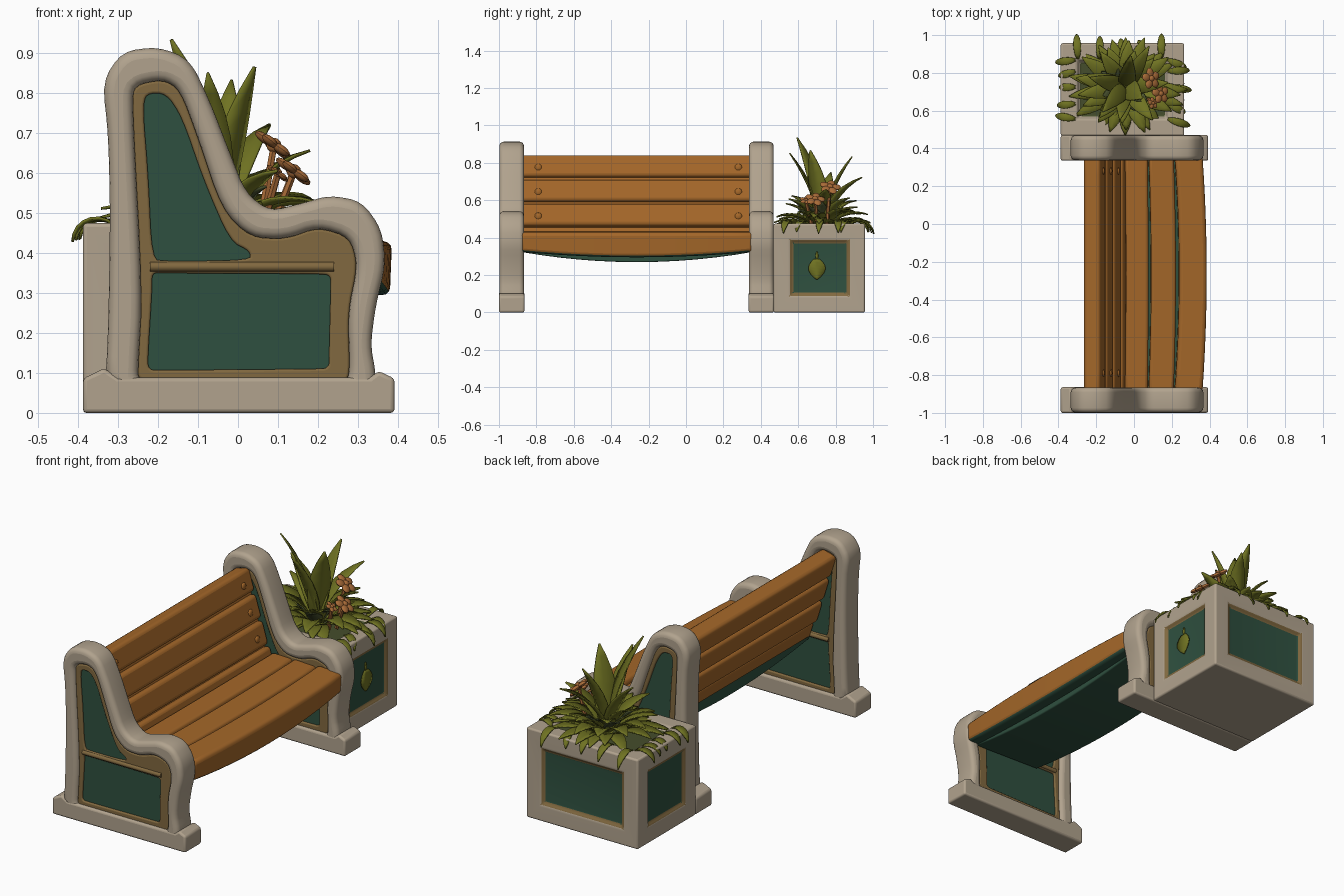
import bpy, bmesh, math, random
from mathutils import Vector, Matrix

if "Cube" in bpy.data.objects:
    bpy.data.objects.remove(bpy.data.objects["Cube"])

random.seed(4)


def material(name, rgb):
    m = bpy.data.materials.new(name)
    m.diffuse_color = (*rgb, 1)
    m.use_nodes = True
    m.node_tree.nodes["Principled BSDF"].inputs["Base Color"].default_value = m.diffuse_color
    return m


STONE = material("pale stone", (0.44, 0.365, 0.27))
TRIM = material("ochre trim", (0.22, 0.14, 0.05))
GREEN = material("dark green panel", (0.028, 0.08, 0.05))
WOOD = material("warm wood", (0.37, 0.135, 0.022))
LEAF = material("olive leaf", (0.16, 0.17, 0.016))
DARK = material("deep leaf", (0.06, 0.075, 0.025))
PETAL = material("orange petal", (0.40, 0.15, 0.04))


def finish(name, mesh, mats, bevel=0, angle=40):
    ob = bpy.data.objects.new(name, mesh)
    bpy.context.collection.objects.link(ob)
    if not mesh.materials:
        for m in mats:
            mesh.materials.append(m)
    bpy.ops.object.select_all(action='DESELECT')
    ob.select_set(True)
    bpy.context.view_layer.objects.active = ob
    if bevel:
        b = ob.modifiers.new("bevel", 'BEVEL')
        b.width, b.segments, b.limit_method = bevel, 3, 'ANGLE'
        b.angle_limit = math.radians(35)
    bpy.ops.object.shade_smooth_by_angle(angle=math.radians(angle))
    return ob


def from_bm(name, bm, mats, bevel=0, normals=True):
    if normals:
        bmesh.ops.recalc_face_normals(bm, faces=bm.faces)
    me = bpy.data.meshes.new(name)
    bm.to_mesh(me)
    bm.free()
    return finish(name, me, mats, bevel)


def box_bm(lo, hi):
    bm = bmesh.new()
    lo, hi = Vector(lo), Vector(hi)
    bmesh.ops.create_cube(bm, size=1, matrix=Matrix.Translation((lo + hi) / 2) @ Matrix.Diagonal((*(hi - lo), 1)))
    return bm


def rounded(pts, n=2):
    # corner cutting turns a rough outline into a soft one
    for _ in range(n):
        out = []
        for i, p in enumerate(pts):
            q = pts[(i + 1) % len(pts)]
            out += [tuple(a * s + b * (1 - s) for a, b in zip(p, q)) for s in (.78, .22)]
        pts = out
    return pts


def plate(name, outlines, y, half, mat, bevel):
    cu = bpy.data.curves.new(name, 'CURVE')
    cu.dimensions, cu.fill_mode = '2D', 'BOTH'
    cu.extrude, cu.bevel_depth, cu.offset, cu.bevel_resolution = half - bevel, bevel, -bevel, 3
    for pts in outlines:
        sp = cu.splines.new('POLY')
        pts = rounded(pts)
        sp.points.add(len(pts) - 1)
        for p, (a, b) in zip(sp.points, pts):
            p.co = (a, b, 0, 1)
        sp.use_cyclic_u = True
    tmp = bpy.data.objects.new("tmp", cu)
    bpy.context.collection.objects.link(tmp)
    dg = bpy.context.evaluated_depsgraph_get()
    me = bpy.data.meshes.new_from_object(tmp.evaluated_get(dg))
    me.transform(Matrix.Translation((0, y, 0)) @ Matrix.Rotation(math.pi / 2, 4, 'X'))
    bpy.data.objects.remove(tmp)
    me.materials.clear()
    return finish(name, me, [mat])


# Bench ends: stone frame, trim ring with two openings, green panel
outer = [(-.335, .03), (.345, .03), (.345, .10), (.332, .17), (.345, .27), (.37, .37), (.36, .46), (.31, .53),
         (.23, .545), (.16, .525), (.08, .505), (.02, .55), (-.02, .65), (-.07, .78), (-.12, .885), (-.20, .917),
         (-.29, .905), (-.34, .83), (-.325, .70), (-.32, .50), (-.325, .2)]
hole = [(-.265, .77), (-.26, .82), (-.19, .835), (-.145, .81), (-.10, .69), (-.04, .51), (.03, .44), (.12, .435),
        (.20, .465), (.28, .44), (.30, .37), (.275, .25), (.28, .12), (.275, .08), (.23, .078), (-.20, .078),
        (-.25, .082), (-.25, .12), (-.24, .3)]
upper = [(-.238, .76), (-.23, .80), (-.18, .80), (-.14, .74), (-.085, .58), (-.02, .43), (.03, .405), (.03, .382),
         (-.18, .38), (-.215, .385), (-.225, .6)]
lower = [(-.19, .35), (.20, .348), (.232, .345), (.232, .31), (.228, .15), (.228, .112), (.19, .11), (-.19, .107),
         (-.225, .108), (-.225, .15), (-.215, .31), (-.215, .35)]
foot = [(-.388, 0), (.392, 0), (.392, .086), (.352, .105), (.33, .088), (-.30, .088), (-.335, .112), (-.388, .086)]
for side, y in (("near", -.932), ("far", .403)):
    plate(side + "_end_frame", [outer, hole], y, .066, STONE, .025)
    plate(side + "_end_trim", [hole, upper, lower], y, .052, TRIM, .006)
    plate(side + "_end_panel", [hole], y, .042, GREEN, .004)
    bm = bmesh.new()
    base = bm.faces.new([bm.verts.new((a, y - .068, b)) for a, b in foot])
    ext = bmesh.ops.extrude_face_region(bm, geom=[base])
    bmesh.ops.translate(bm, vec=(0, .136, 0), verts=[v for v in ext['geom'] if isinstance(v, bmesh.types.BMVert)])
    from_bm(side + "_end_foot", bm, [STONE], .01)
    for s in (-1, 1):
        bm = bmesh.new()
        bmesh.ops.create_cone(bm, cap_ends=True, segments=10, radius1=.012, radius2=.012, depth=.46,
                              matrix=Matrix.Translation((.01, y + s * .05, .366)) @ Matrix.Rotation(math.pi / 2, 4, 'Y'))
        from_bm(side + "_end_rail", bm, [TRIM])


# Wooden slats with a gentle bow along their length
def slat(name, x, z, w, h, tilt=0, bow=0, sag=0, under=False, mats=(WOOD, GREEN)):
    bm = bmesh.new()
    y0, y1, n, rings = -.885, .36, 12, []
    for i in range(n + 1):
        t = i / n
        k = 4 * t * (1 - t)
        ring = []
        for sx, sz in ((-1, -1), (1, -1), (1, 1), (-1, 1)):
            v = Matrix.Rotation(tilt, 3, 'Y') @ Vector((sx * w / 2, 0, sz * h / 2))
            v += Vector((x + bow * k, y0 + (y1 - y0) * t, z - (sag * k if sz < 0 else 0)))
            ring.append(bm.verts.new(v))
        rings.append(ring)
    for a, b in zip(rings, rings[1:]):
        for j in range(4):
            bm.faces.new((a[j], a[(j + 1) % 4], b[(j + 1) % 4], b[j]))
    bm.faces.new(rings[0])
    bm.faces.new(rings[-1])
    bmesh.ops.recalc_face_normals(bm, faces=bm.faces)
    for f in bm.faces:
        f.material_index = int(under and f.normal.z < -.7)
    from_bm(name, bm, mats, min(.02, h * .2, w * .2))


tilt = -math.radians(17)
for i, (x, z) in enumerate(((-.208, .774), (-.168, .643), (-.128, .513))):
    slat(f"back_slat_{i}", x, z, .09, .122, tilt)
    for y in (-.79, .28):
        bm = bmesh.new()
        bmesh.ops.create_uvsphere(bm, u_segments=12, v_segments=6, radius=.021,
                                  matrix=Matrix.Translation((x + .043, y, z)) @ Matrix.Diagonal((.5, 1, 1, 1)))
        from_bm("slat_bolt", bm, [WOOD])
slat("back_board", -.155, .60, .035, .42, tilt)
slat("back_slat_low", -.085, .405, .08, .09, tilt)
slat("seat_slat_back", .012, .392, .12, .075, .03, .004, .03, True)
slat("seat_slat_middle", .143, .39, .132, .075, .04, .012, .035, True)
slat("seat_slat_front", .288, .38, .146, .105, .05, .022, .03, True)
slat("seat_underside", .10, .345, .40, .03, .03, .012, .055, False, (GREEN,))

# Planter: stone block with inset trim and green panels, sunken soil
bm = box_bm((-.388, .468, 0), (.266, .957, .475))
for f in list(bm.faces):
    if f.normal.z < -.5:
        continue
    top = f.normal.z > .5
    bmesh.ops.inset_region(bm, faces=[f], thickness=.085, use_even_offset=True)
    before = set(bm.faces)
    bmesh.ops.inset_region(bm, faces=[f], thickness=.017, depth=-.03 if top else -.014, use_even_offset=True)
    ring = {g for e in f.edges for g in e.link_faces} - {f}
    for g in ring:
        g.material_index = 0 if top else 1
    f.material_index = 3 if top else 2
from_bm("planter", bm, [STONE, TRIM, GREEN, DARK], .009)


# Leaves: folded, tapering blades that arch over
def leaf(bm, base, az, length, width, rise, droop, mat=0, fold=.25):
    n, prev, p = 7, None, Vector(base)
    side = Vector((-math.sin(az), math.cos(az), 0))
    for i in range(n + 1):
        t = i / n
        e = math.radians(rise - droop * t)
        d = Vector((math.cos(az) * math.cos(e), math.sin(az) * math.cos(e), math.sin(e)))
        up = d.cross(side)
        w = width * max(.04, math.sin(math.pi * (.1 + .9 * t))) ** .85
        row = [bm.verts.new(p + side * w * s + up * w * fold * abs(s)) for s in (-1, 0, 1)]
        if prev:
            for j in (0, 1):
                f = bm.faces.new((prev[j], row[j], row[j + 1], prev[j + 1]))
                f.material_index = mat
        prev = row
        p = p + d * (length / n)


def leaves_object(name, bm):
    ob = from_bm(name, bm, [LEAF, DARK], normals=False)
    s = ob.modifiers.new("thickness", 'SOLIDIFY')
    s.thickness = .006
    s.offset = 0


cx, cy = -.045, .725
R = random.uniform
bm = bmesh.new()
for count, ln, wd, rise, droop, r0, mat in ((17, .30, .036, 27, 50, .05, 0), (12, .31, .042, 46, 62, .03, 0),
                                            (9, .32, .042, 62, 55, .02, 0), (8, .2, .04, 60, 35, .02, 1)):
    for i in range(count):
        a = 2 * math.pi * (i + R(-.3, .3)) / count + count
        k = 1 - .24 * abs(math.sin(a))
        leaf(bm, (cx + r0 * math.cos(a), cy + r0 * math.sin(a), .45), a, ln * k * R(.88, 1.04), wd,
             rise + R(-6, 6), droop + R(-8, 8), mat)
leaves_object("bushy_leaves", bm)

bm = bmesh.new()
for az, ln, wd, rise, droop in ((-133, .52, .046, 80, 24), (-35, .43, .058, 80, 10), (80, .42, .045, 76, 22),
                                (60, .38, .042, 68, 48), (-100, .44, .042, 76, 22), (165, .36, .045, 72, 35)):
    leaf(bm, (cx, cy, .45), math.radians(az), ln, wd, rise, droop)
leaves_object("tall_leaves", bm)

# Short leaves spilling over the rim
bm = bmesh.new()
for i in range(5):
    t = (i + R(-.25, .25)) / 4
    x, y = -.32 + .48 * t, .54 + .34 * t
    leaf(bm, (x, .875, .47), math.radians(90 + R(-30, 30)), R(.13, .17), .02, 30, 120)
    leaf(bm, (.18, y, .47), R(-.5, .5), R(.13, .17), .02, 30, 120)
    leaf(bm, (-.31, y, .47), math.pi + R(-.5, .5), R(.11, .14), .02, 30, 120)
leaves_object("trailing_leaves", bm)

# Leaf emblem on the side panel
bm = bmesh.new()
leaf(bm, (.258, .70, .285), 0, .11, .046, -90, 0, 0, .12)
leaf(bm, (.257, .70, .325), 0, .05, .007, -90, 0)
leaves_object("leaf_emblem", bm)

# Flowers on stems
for fx, fy, fz, r in ((.09, .77, .67, .038), (.14, .69, .605, .036), (.10, .64, .60, .022)):
    bm = bmesh.new()
    tip = Vector((fx, fy, fz))
    face = Vector((.6, .1, .8)).to_track_quat('Z', 'Y').to_matrix().to_4x4()
    for i in range(5):
        m = Matrix.Translation(tip) @ face @ Matrix.Rotation(i * math.tau / 5, 4, 'Z')
        m = m @ Matrix.Translation((r * .8, 0, 0)) @ Matrix.Diagonal((1, .8, .4, 1))
        bmesh.ops.create_uvsphere(bm, u_segments=10, v_segments=6, radius=r * .75, matrix=m)
    bmesh.ops.create_uvsphere(bm, u_segments=8, v_segments=6, radius=r * .5, matrix=Matrix.Translation(tip))
    root = Vector((fx * .6, cy + (fy - cy) * .6, .46))
    d = tip - root
    bmesh.ops.create_cone(bm, cap_ends=True, segments=6, radius1=.011, radius2=.009, depth=d.length,
                          matrix=Matrix.Translation((tip + root) / 2) @ d.to_track_quat('Z', 'Y').to_matrix().to_4x4())
    from_bm("flower", bm, [PETAL])
